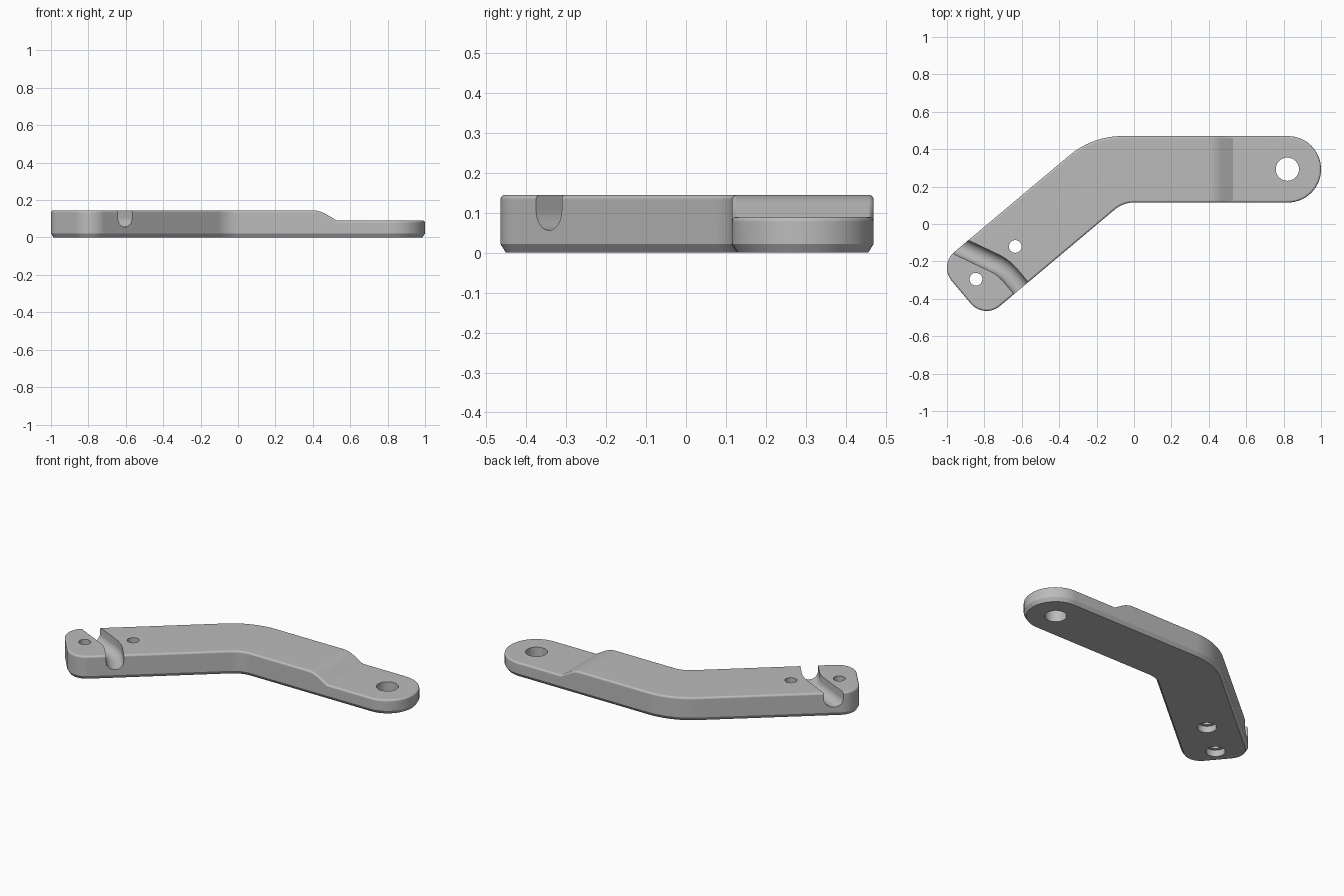
import bpy, bmesh, math
from mathutils import Vector

if "Cube" in bpy.data.objects:
    bpy.data.objects.remove(bpy.data.objects["Cube"])

grey = bpy.data.materials.new("light grey")
grey.diffuse_color = (0.5, 0.5, 0.5, 1)
grey.use_nodes = True
grey.node_tree.nodes["Principled BSDF"].inputs["Base Color"].default_value = grey.diffuse_color


def fillet(corners, closed=True, steps=14):
    """Polyline from (x, y, radius) corners with rounded bends."""
    pts, n = [], len(corners)
    for i, (x, y, r) in enumerate(corners):
        p = Vector((x, y))
        if not closed and i in (0, n - 1):
            pts.append(p)
            continue
        a = (Vector(corners[i - 1][:2]) - p).normalized()
        b = (Vector(corners[(i + 1) % n][:2]) - p).normalized()
        half = a.angle(b) / 2
        c = p + (a + b).normalized() * (r / math.sin(half))
        t = r / math.tan(half)
        u, v = p + a * t - c, p + b * t - c
        sweep = u.angle(v)
        for k in range(steps + 1):
            f = k / steps
            pts.append(c + (u * math.sin((1 - f) * sweep) + v * math.sin(f * sweep)) / math.sin(sweep))
    # drop coincident neighbours (full round end)
    out = [p for i, p in enumerate(pts) if i == 0 or (p - pts[i - 1]).length > 1e-4]
    return out


def side_vectors(pts, closed=True):
    """Left-hand mitre vector at each point."""
    res, n = [], len(pts)
    for i, p in enumerate(pts):
        a = p - pts[i - 1] if closed or i > 0 else pts[1] - p
        b = pts[(i + 1) % n] - p if closed or i < n - 1 else p - pts[i - 1]
        a, b = a.normalized(), b.normalized()
        m = Vector((-a.y - b.y, a.x + b.x)).normalized()
        res.append(m / max(0.3, m.dot(Vector((-a.y, a.x)))))
    return res


def loft(bm, rings, wrap=True):
    """Skin a stack of rings and cap both ends."""
    vs = [[bm.verts.new(c) for c in ring] for ring in rings]
    n = len(vs[0])
    for lo, hi in zip(vs, vs[1:]):
        for i in range(n):
            j = (i + 1) % n
            bm.faces.new((lo[i], lo[j], hi[j], hi[i]))
    bm.faces.new(vs[0][::-1])
    bm.faces.new(vs[-1])
    bmesh.ops.recalc_face_normals(bm, faces=bm.faces)


def finish(bm, name):
    me = bpy.data.meshes.new(name)
    bm.to_mesh(me)
    bm.free()
    ob = bpy.data.objects.new(name, me)
    bpy.context.collection.objects.link(ob)
    me.materials.append(grey)
    return ob


# Bent arm outline, counter-clockwise
D, N = Vector((0.766, 0.643)), Vector((-0.643, 0.766))
e1, e2 = D * -0.942 + N * 0.503, D * -0.942 + N * 0.125
outline = fillet([(1, 0.115, 0.177), (1, 0.47, 0.177), (-0.222, 0.47, 0.44),
                  (e1.x, e1.y, 0.11), (e2.x, e2.y, 0.11), (-0.058, 0.115, 0.16)])
inward = side_vectors(outline)

# Edge profile: chamfered foot, rounded top rim
R, H = 0.012, 0.145
profile = [(0.014, 0), (0, 0.022)]
for k in range(6):
    a = k / 5 * math.pi / 2
    profile.append((R * (1 - math.cos(a)), H - R + R * math.sin(a)))
bm = bmesh.new()
loft(bm, [[(*(p + m * d), z) for p, m in zip(outline, inward)] for d, z in profile])

# Thinner right end: slice the body and lower the top
X0, X1, X2, DROP = 0.40, 0.47, 0.53, 0.055
slope = DROP / ((X1 - X0) / 2 + X2 - X1)
for x in [X0 + (X1 - X0) * k / 7 for k in range(8)] + [X2]:
    bmesh.ops.bisect_plane(bm, geom=bm.verts[:] + bm.edges[:] + bm.faces[:],
                           plane_co=(x, 0, 0), plane_no=(1, 0, 0))
for v in bm.verts:
    x = v.co.x
    if v.co.z > 0.1 and x > X0:
        if x < X1:
            v.co.z -= slope * (x - X0) ** 2 / (2 * (X1 - X0))
        else:
            v.co.z -= slope * ((X1 - X0) / 2 + min(x, X2) - X1)
arm = finish(bm, "bent_arm")

cutters = []


def hole(name, x, y, r, z0, z1):
    b = bmesh.new()
    ring = [(x + r * math.cos(k * math.pi / 20), y + r * math.sin(k * math.pi / 20)) for k in range(40)]
    loft(b, [[(*p, z) for p in ring] for z in (z0, z1)])
    cutters.append(finish(b, name))


# Pivot hole and two counterbored screw holes
hole("pivot_hole", 0.82, 0.293, 0.062, -0.1, 0.3)
for i, (x, y) in enumerate([(-0.635, -0.12), (-0.845, -0.295)]):
    hole(f"screw_hole_{i}", x, y, 0.034, -0.1, 0.3)
    hole(f"screw_recess_{i}", x, y, 0.055, -0.1, 0.04)

# Round-bottomed bent groove
path = fillet([(-1.1, -0.04, 0), (-0.697, -0.232, 0.25), (-0.504, -0.462, 0)], closed=False, steps=10)
GR, GZ = 0.05, 0.106
section = [(GR, 0.25)] + [(GR * math.cos(a), GZ - GR * math.sin(a))
                          for a in [k * math.pi / 14 for k in range(15)]] + [(-GR, 0.25)]
bm = bmesh.new()
loft(bm, [[(*(p + m * s), z) for s, z in section] for p, m in zip(path, side_vectors(path, False))])
cutters.append(finish(bm, "groove_cutter"))

# Cut everything from the arm
bpy.context.view_layer.objects.active = arm
for c in cutters:
    c.hide_render = True
    mod = arm.modifiers.new(c.name, 'BOOLEAN')
    mod.operation, mod.solver, mod.object = 'DIFFERENCE', 'EXACT', c
    bpy.ops.object.modifier_apply(modifier=mod.name)
for c in cutters:
    bpy.data.objects.remove(c)

bpy.ops.object.select_all(action='DESELECT')
arm.select_set(True)
bpy.ops.object.shade_smooth_by_angle(angle=math.radians(28))
wn = arm.modifiers.new("even_normals", 'WEIGHTED_NORMAL')
wn.keep_sharp = True
